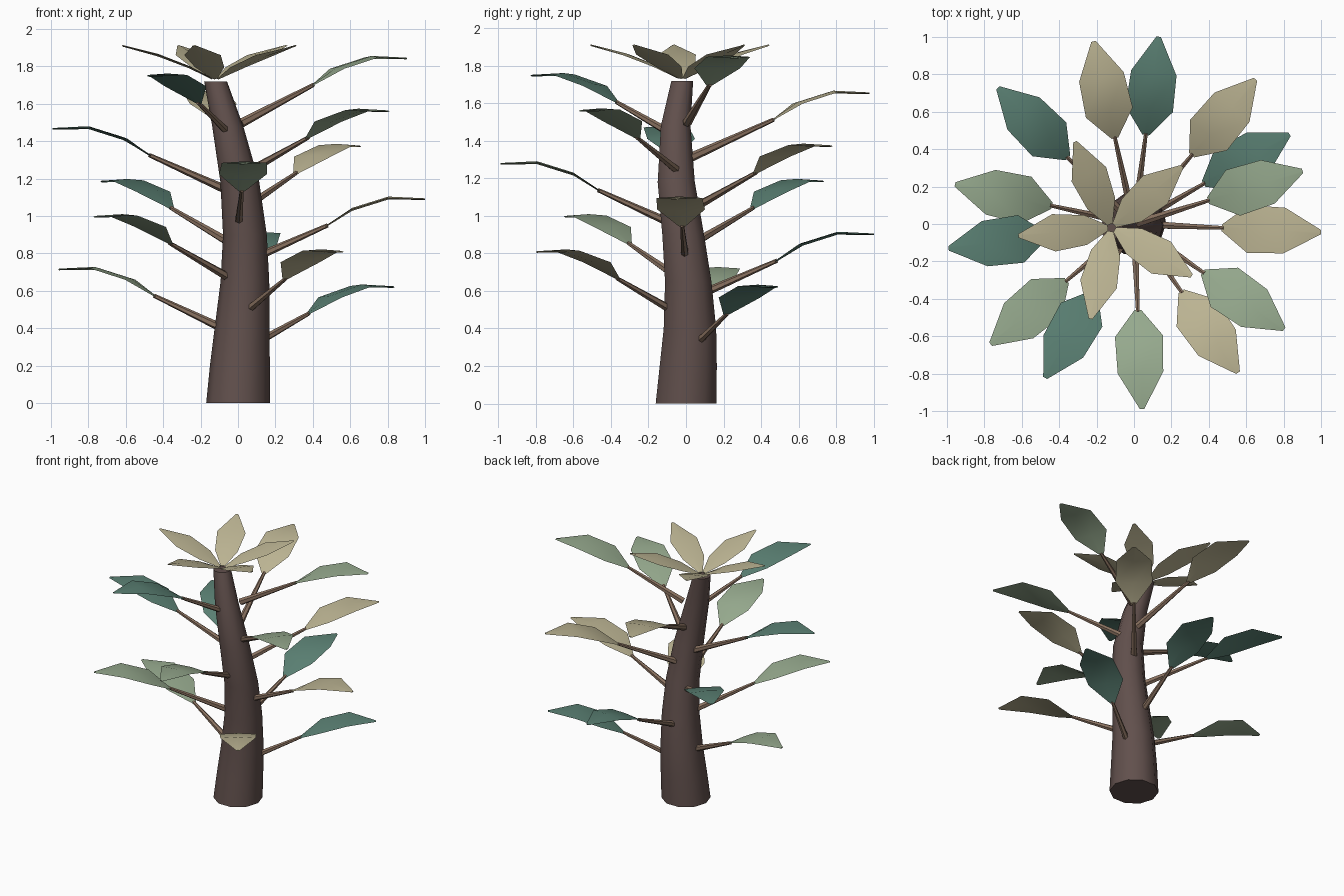
import bpy
from math import cos, sin, pi, radians
from mathutils import Vector

cube = bpy.data.objects.get("Cube")
if cube:
    bpy.data.objects.remove(cube, do_unlink=True)


def make_material(name, rgb):
    mat = bpy.data.materials.new(name)
    mat.use_nodes = True
    mat.diffuse_color = (*rgb, 1)
    bsdf = mat.node_tree.nodes["Principled BSDF"]
    bsdf.inputs["Base Color"].default_value = (*rgb, 1)
    bsdf.inputs["Roughness"].default_value = 0.8
    return mat


BARK = make_material("dark bark", (0.12, 0.08, 0.073))
STEM = make_material("brown stem", (0.25, 0.165, 0.115))
TEAL = make_material("teal leaf", (0.105, 0.22, 0.175))
SAGE = make_material("sage leaf", (0.305, 0.40, 0.27))
TAN = make_material("tan leaf", (0.50, 0.455, 0.29))


def loft(name, rings, mat):
    """Skin a list of equal-sized point rings and cap both ends."""
    n = len(rings[0])
    verts = [p for ring in rings for p in ring]
    faces = [(r * n + i, r * n + (i + 1) % n, (r + 1) * n + (i + 1) % n, (r + 1) * n + i)
             for r in range(len(rings) - 1) for i in range(n)]
    faces += [tuple(reversed(range(n))), tuple(range(len(verts) - n, len(verts)))]
    mesh = bpy.data.meshes.new(name)
    mesh.from_pydata(verts, [], faces)
    mesh.materials.append(mat)
    mesh.shade_smooth()
    mesh.set_sharp_from_angle(angle=radians(50))
    obj = bpy.data.objects.new(name, mesh)
    bpy.context.collection.objects.link(obj)
    return obj


def circle(centre, u, v, radius, sides):
    return [centre + radius * (u * cos(2 * pi * i / sides) + v * sin(2 * pi * i / sides))
            for i in range(sides)]


def leaf(name, origin, angle, profile, mat):
    """Thin leaf; profile rows are (distance out, height, half width)."""
    out = Vector((cos(angle), sin(angle), 0))
    side = Vector((-sin(angle), cos(angle), 0))
    up = Vector((0, 0, 1))
    rings = []
    for dist, height, half in profile:
        c = origin + out * dist + up * height
        t = 0.004 + 0.03 * half
        rings.append([c + side * half, c + up * t, c - side * half, c - up * t])
    return loft(name, rings, mat)


# Leaning trunk: x, y, z, radius
X, Y, Z = Vector((1, 0, 0)), Vector((0, 1, 0)), Vector((0, 0, 1))
trunk = [(0, 0, 0, .17), (.01, .012, .2, .16), (.022, .021, .4, .147),
         (.037, .012, .65, .13), (.037, -.015, .9, .117), (.01, -.052, 1.18, .104),
         (-.055, -.055, 1.48, .083), (-.12, -.02, 1.72, .061)]
loft("trunk", [circle(Vector((x, y, z)), X, Y, r, 10) for x, y, z, r in trunk], BARK)

# Spiral of stems, each ending in a broad leaf
reach = [.96, .98, .97, 1.01, 1, 1, 1.03, .99, 1.01, 1, .98, 1, .95, .945]
blade = [(0, -.145, .018), (.14, -.055, .128), (.335, .006, .122), (.53, 0, .012)]
for i, tip in enumerate(reach):
    angle = radians(30 + 137.5 * i)
    tip_z = .62 + .094 * i
    out = Vector((cos(angle), sin(angle), 0))
    side = Vector((-sin(angle), cos(angle), 0))
    start = out * .02 + Z * (tip_z - .345)
    end = out * (tip - .52) + Z * (tip_z - .14)
    across = (end - start).normalized().cross(side)
    loft(f"stem_{i + 1}", [circle(start, across, -side, .025, 6),
                           circle(end, across, -side, .011, 6)], STEM)
    leaf(f"leaf_{i + 1}", out * (tip - .53) + Z * tip_z, angle, blade,
         (TEAL, SAGE, TAN)[i % 3])

# Crown of five rising leaves
crown = [(.02, 1.735, .015), (.14, 1.795, .08), (.31, 1.86, .1), (.5, 1.91, .01)]
for i in range(5):
    leaf(f"crown_leaf_{i + 1}", Vector((-.12, -.02, 0)), radians(41 + 72 * i), crown, TAN)
